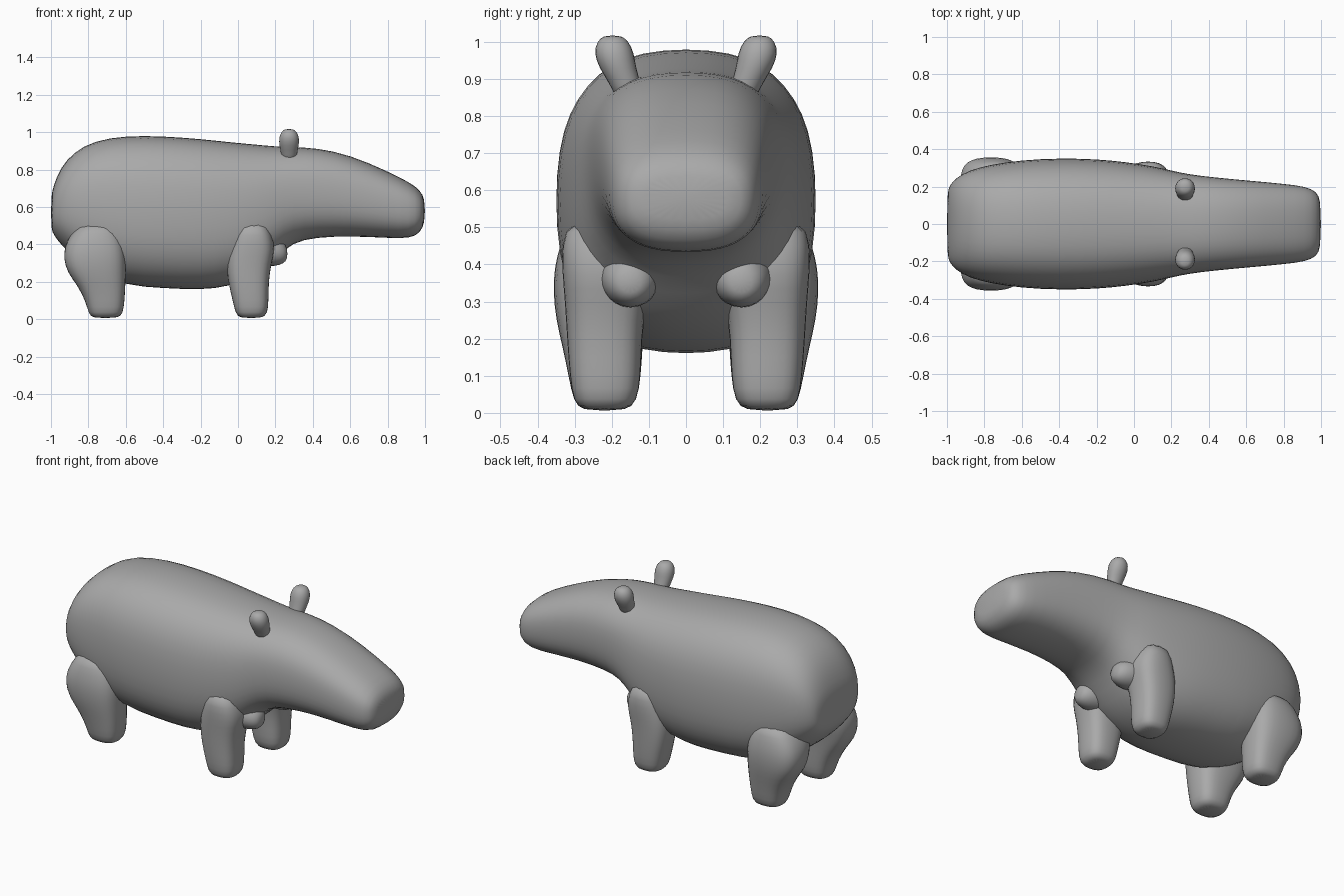
import bpy
import bmesh
from math import cos, sin, tau, copysign
from mathutils import Vector

if "Cube" in bpy.data.objects:
    bpy.data.objects.remove(bpy.data.objects["Cube"], do_unlink=True)

# Single plain grey skin
skin = bpy.data.materials.new("grey skin")
skin.use_nodes = True
GREY = (0.4, 0.4, 0.4, 1)
skin.diffuse_color = GREY
skin.node_tree.nodes["Principled BSDF"].inputs["Base Color"].default_value = GREY


def loft(name, rings, axis_u, axis_v, power, sides):
    """Skin rounded-square rings of (centre, half_u, half_v), then subdivide."""
    bm = bmesh.new()
    loops = []
    for centre, half_u, half_v in rings:
        loop = []
        for i in range(sides):
            a = tau * i / sides
            u, v = (copysign(abs(t) ** (2 / power), t) for t in (cos(a), sin(a)))
            loop.append(bm.verts.new(Vector(centre) + axis_u * half_u * u + axis_v * half_v * v))
        loops.append(loop)
    for low, high in zip(loops, loops[1:]):
        for i in range(sides):
            j = (i + 1) % sides
            bm.faces.new((low[i], low[j], high[j], high[i]))
    bm.faces.new(loops[0])
    bm.faces.new(loops[-1])
    bmesh.ops.recalc_face_normals(bm, faces=bm.faces)
    mesh = bpy.data.meshes.new(name)
    bm.to_mesh(mesh)
    bm.free()
    mesh.materials.append(skin)
    mesh.shade_smooth()
    obj = bpy.data.objects.new(name, mesh)
    bpy.context.collection.objects.link(obj)
    smooth = obj.modifiers.new("Smooth", "SUBSURF")
    smooth.levels = smooth.render_levels = 1
    return obj


X, Y, Z = Vector((1, 0, 0)), Vector((0, 1, 0)), Vector((0, 0, 1))

# Body, neck and head: x, top z, bottom z, half width
body_profile = [
    (-1.0, .66, .48, .17), (-.985, .72, .45, .21), (-.95, .81, .40, .25),
    (-.88, .895, .33, .29), (-.77, .957, .25, .32), (-.6, .985, .175, .345),
    (-.4, .982, .163, .355), (-.2, .967, .153, .35), (-.05, .95, .17, .335),
    (.1, .936, .23, .312), (.2, .926, .32, .288), (.29, .922, .41, .268),
    (.42, .918, .436, .252), (.6, .88, .443, .235), (.8, .792, .433, .217),
    (.92, .732, .43, .202), (.975, .69, .46, .175), (1.0, .64, .52, .13),
]
loft("body_and_head",
     [((x, 0, (top + low) / 2), half, (top - low) / 2) for x, top, low, half in body_profile],
     Y, Z, 2.55, 24)

# Legs: z, back x, front x, inner y, outer y
front_leg = [
    (.005, .01, .13, .16, .28), (.03, -.015, .16, .13, .305), (.1, -.03, .165, .12, .315),
    (.2, -.055, .165, .118, .322), (.3, -.065, .18, .105, .328), (.37, -.055, .2, .08, .335),
    (.45, -.035, .19, .05, .338), (.53, 0, .15, .04, .32),
]
hind_leg = [
    (.005, -.78, -.64, .16, .28), (.03, -.8, -.613, .13, .305), (.1, -.818, -.605, .12, .318),
    (.18, -.86, -.6, .115, .335), (.25, -.915, -.598, .11, .352), (.32, -.935, -.595, .1, .36),
    (.39, -.93, -.6, .08, .358), (.46, -.895, -.62, .06, .34), (.52, -.84, -.66, .05, .315),
]
# Ears: z, centre y, half x, half y
ear = [
    (.84, .15, .04, .04), (.88, .16, .042, .042), (.93, .185, .055, .052),
    (.97, .194, .056, .056), (1.0, .197, .045, .045), (1.018, .198, .022, .025),
]
# Chest knobs ahead of the front legs: x, z, radius
knob = [(.06, .38, .09), (.14, .37, .09), (.2, .36, .08), (.245, .355, .06), (.265, .35, .028)]

for side, s in (("left", 1), ("right", -1)):
    # The head points along +x, so both sides mirror across y
    for name, profile in (("front_leg", front_leg), ("hind_leg", hind_leg)):
        loft(f"{name}_{side}",
             [(((a + b) / 2, s * (p + q) / 2, z), (b - a) / 2, (q - p) / 2)
              for z, a, b, p, q in profile], X, Y, 2.8, 16)
    loft(f"ear_{side}", [((.273, s * y, z), hx, hy) for z, y, hx, hy in ear], X, Y, 2.1, 12)
    loft(f"chest_knob_{side}", [((x, s * .15, z), r, r) for x, z, r in knob], Y, Z, 2, 12)
